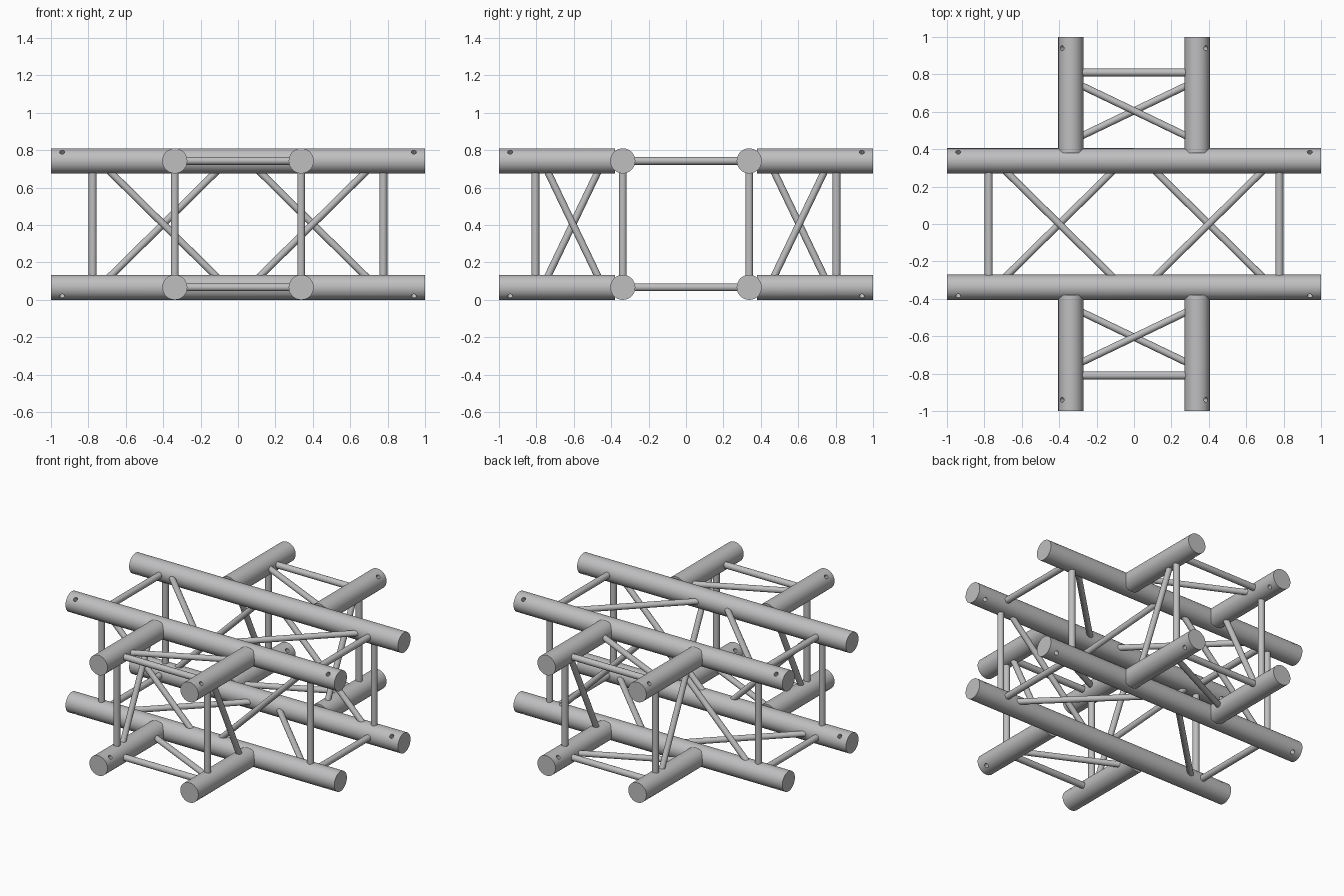
import bpy
import bmesh
from mathutils import Matrix, Vector

cube = bpy.data.objects.get("Cube")
if cube:
    bpy.data.objects.remove(cube, do_unlink=True)

# Material
metal = bpy.data.materials.new("light_grey_metal")
metal.use_nodes = True
grey = (0.52, 0.52, 0.53, 1)
metal.diffuse_color = grey
metal.node_tree.nodes["Principled BSDF"].inputs["Base Color"].default_value = grey

R = 0.067              # chord tube radius
C = 0.338              # chord offset from the centre line
LOW, HIGH = R, R + 2 * C
MID = (LOW + HIGH) / 2
INNER = C - R          # clear half-distance between chords
POST, BRACE = 0.021, 0.019
PIN = 0.94             # pin hole position along a chord


def rod(name, a, b, radius, sides=20):
    """Solid round bar from point a to point b."""
    a, b = Vector(a), Vector(b)
    axis = b - a
    bm = bmesh.new()
    turn = axis.to_track_quat('Z', 'Y').to_matrix().to_4x4()
    bmesh.ops.create_cone(bm, cap_ends=True, segments=sides, radius1=radius,
                          radius2=radius, depth=axis.length,
                          matrix=Matrix.Translation((a + b) / 2) @ turn)
    mesh = bpy.data.meshes.new(name)
    bm.to_mesh(mesh)
    bm.free()
    mesh.materials.append(metal)
    obj = bpy.data.objects.new(name, mesh)
    bpy.context.collection.objects.link(obj)
    return obj


def brace(name, a, b):
    """Diagonal between chord surfaces, run on a little into both chords."""
    a, b = Vector(a), Vector(b)
    extra = (b - a).normalized() * 0.035
    rod(name, a - extra, b + extra, BRACE)


def drill(tube, holes):
    """Cut diagonal pin holes, given as (centre, direction), through a tube."""
    for centre, direction in holes:
        reach = Vector(direction) * R * 1.2
        cutter = rod("pin_cutter", Vector(centre) - reach, Vector(centre) + reach, 0.014, 16)
        cutter.hide_render = True
        mod = tube.modifiers.new("pin_hole", 'BOOLEAN')
        mod.operation, mod.solver, mod.object = 'DIFFERENCE', 'EXACT', cutter
        bpy.context.view_layer.objects.active = tube
        bpy.ops.object.modifier_apply(modifier=mod.name)
        bpy.data.objects.remove(cutter, do_unlink=True)


# Chords: four long tubes and eight short arms, with pin holes near the ends
for z, level, up in ((LOW, "lower", -1), (HIGH, "upper", 1)):
    for s, side in ((-1, "front"), (1, "back")):
        tube = rod(f"{level}_{side}_long_tube", (-1, s * C, z), (1, s * C, z), R, 40)
        drill(tube, [((e * PIN, s * C, z), (0, s, up)) for e in (-1, 1)])
        for t, hand in ((-1, "right"), (1, "left")):
            arm = rod(f"{level}_{side}_{hand}_arm_tube",
                      (t * C, s * 0.38, z), (t * C, s, z), R, 40)
            drill(arm, [((t * C, s * PIN, z), (t, 0, up))])

# Posts and cross bars at the ends of the long section and of both arms
for s, side in ((-1, "front"), (1, "back")):
    for t, hand in ((-1, "right"), (1, "left")):
        rod(f"{side}_{hand}_long_post", (t * 0.777, s * C, LOW), (t * 0.777, s * C, HIGH), POST)
        rod(f"{side}_{hand}_arm_post", (t * C, s * 0.805, LOW), (t * C, s * 0.805, HIGH), POST)
for z, level in ((LOW, "lower"), (HIGH, "upper")):
    for t, hand, side in ((-1, "right", "front"), (1, "left", "back")):
        rod(f"{level}_{hand}_cross_bar", (t * 0.777, -C, z), (t * 0.777, C, z), POST)
        rod(f"{level}_{side}_cross_bar", (-C, t * 0.81, z), (C, t * 0.81, z), POST)

# Diagonals of the long section, mirrored left and right
NEAR, FAR = 0.125, 0.675
for t, hand in ((-1, "right"), (1, "left")):
    for s, side in ((-1, "front"), (1, "back")):
        # s also picks the slope: opposite faces lean opposite ways
        brace(f"{side}_{hand}_side_brace",
              (t * FAR, s * C, MID - s * INNER), (t * NEAR, s * C, MID + s * INNER))
    for z, level, up in ((LOW, "lower", -1), (HIGH, "upper", 1)):
        brace(f"{level}_{hand}_flat_brace",
              (t * NEAR, -up * INNER, z), (t * FAR, up * INNER, z))

# Diagonals of the arms, mirrored front and back
NEAR, FAR = 0.475, 0.735
for s, side in ((-1, "front"), (1, "back")):
    for t, hand in ((-1, "right"), (1, "left")):
        brace(f"{side}_{hand}_arm_side_brace",
              (t * C, s * FAR, MID + t * INNER), (t * C, s * NEAR, MID - t * INNER))
    for z, level, up in ((LOW, "lower", -1), (HIGH, "upper", 1)):
        brace(f"{level}_{side}_arm_flat_brace",
              (-up * INNER, s * FAR, z), (up * INNER, s * NEAR, z))

# Smooth round sides, crisp ends
bpy.ops.object.select_all(action='DESELECT')
for obj in bpy.context.collection.objects:
    if obj.type == 'MESH':
        obj.select_set(True)
        bpy.context.view_layer.objects.active = obj
bpy.ops.object.shade_smooth_by_angle()
